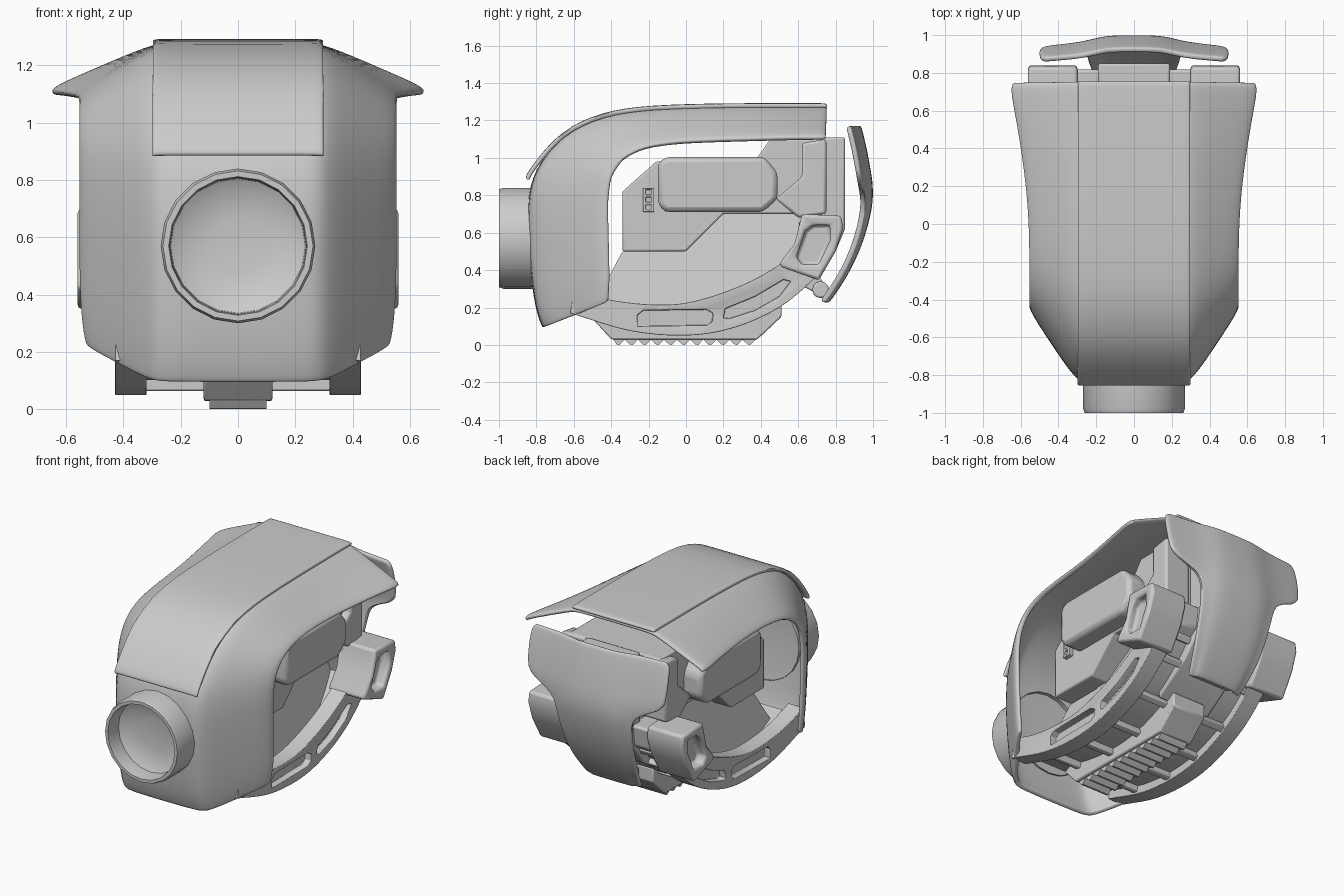
import bpy, bmesh, math
from mathutils import Vector

if "Cube" in bpy.data.objects:
    bpy.data.objects.remove(bpy.data.objects["Cube"])


def add_object(name, verts, faces, angle=40):
    me = bpy.data.meshes.new(name)
    me.from_pydata(verts, [], faces)
    bm = bmesh.new()
    bm.from_mesh(me)
    if angle:  # closed parts get consistent outward normals
        bmesh.ops.recalc_face_normals(bm, faces=bm.faces)
    bm.to_mesh(me)
    bm.free()
    ob = bpy.data.objects.new(name, me)
    bpy.context.collection.objects.link(ob)
    bpy.ops.object.select_all(action='DESELECT')
    ob.select_set(True)
    bpy.context.view_layer.objects.active = ob
    if angle:
        bpy.ops.object.shade_smooth_by_angle(angle=math.radians(angle))
    else:
        bpy.ops.object.shade_smooth()
    return ob


def prism(name, pts, x0, x1, bevel=0.0, mirror=False, cutters=(), taper=0.0):
    """Extrude a (y, z) outline from x0 to x1; taper narrows it with height."""
    n = len(pts)
    zm = min(p[1] for p in pts)
    verts = [(x * (1 - taper * (z - zm)), y, z) for x in (x0, x1) for y, z in pts]
    faces = [list(range(n)), list(range(2 * n - 1, n - 1, -1))]
    faces += [[i, i + n, (i + 1) % n + n, (i + 1) % n] for i in range(n)]
    ob = add_object(name, verts, faces, 35)
    for c in cutters:
        m = ob.modifiers.new("recess", 'BOOLEAN')
        m.object, m.operation, m.solver = c, 'DIFFERENCE', 'EXACT'
        c.hide_render = True
        c.hide_set(True)
    if bevel:
        m = ob.modifiers.new("bevel", 'BEVEL')
        m.width, m.segments, m.limit_method = bevel, 2, 'ANGLE'
        m.angle_limit = math.radians(35)
    if mirror:
        ob.modifiers.new("mirror", 'MIRROR').use_mirror_merge = False
    return ob


def sheet(name, rows, thick, levels=2):
    """Smooth plate from rows of right-half points, mirrored across x."""
    rows = [[(-x, y, z) for x, y, z in r[:0:-1]] + list(r) for r in rows]
    w = len(rows[0])
    faces = [(i * w + j, i * w + j + 1, (i + 1) * w + j + 1, (i + 1) * w + j)
             for i in range(len(rows) - 1) for j in range(w - 1)]
    ob = add_object(name, [v for r in rows for v in r], faces, 0)
    m = ob.modifiers.new("thickness", 'SOLIDIFY')
    m.thickness, m.offset = thick, -1
    m.edge_crease_rim = 0.5
    m = ob.modifiers.new("smooth", 'SUBSURF')
    m.levels = m.render_levels = levels
    return ob


def curve(pts, n=4):
    """Catmull-Rom refinement of an open (y, z) path."""
    p = [Vector(q) for q in pts]
    p = [2 * p[0] - p[1]] + p + [2 * p[-1] - p[-2]]
    out = []
    for a, b, c, d in zip(p, p[1:], p[2:], p[3:]):
        for k in range(n):
            t = k / n
            out.append(tuple(0.5 * (2 * b + (c - a) * t + (2 * a - 5 * b + 4 * c - d) * t * t
                                    + (3 * b - a - 3 * c + d) * t ** 3)))
    return out + [tuple(p[-2])]


# Hood shell: centre line (y, z), side edge (y, z), side half width
stations = [(-.765, .09, -.42, .225, .53), (-.775, .105, -.415, .24, .54),
            (-.815, .22, -.41, .36, .557), (-.85, .55, -.415, .58, .56),
            (-.85, .82, -.42, .76, .56), (-.79, .97, -.405, .9, .56),
            (-.66, 1.13, -.34, 1.0, .56), (-.45, 1.235, -.22, 1.06, .56),
            (-.2, 1.27, -.04, 1.085, .56), (.2, 1.28, .2, 1.095, .575),
            (.5, 1.28, .5, 1.105, .62), (.7, 1.28, .7, 1.11, .66),
            (.755, 1.28, .75, 1.11, .65)]
rows = []
for py, pz, ey, ez, ex in stations:
    row = []
    for x, t in ((0, 0), (.25, .005), (.31, .05), (None, .5), (None, .88), (None, 1.0)):
        xx = x if x is not None else .31 + (ex - .31) * min(1, (t - .05) / .87)
        row.append((xx, py + (ey - py) * t, pz + (ez - pz) * t))
    rows.append(row)
sheet("hood_shell", rows, .03)

# Raised panel over the front and top of the hood
panel = [(-.858, .885), (-.856, .91), (-.8, .99), (-.67, 1.145), (-.455, 1.248), (-.2, 1.283),
         (.2, 1.293), (.72, 1.293), (.757, 1.292)]
sheet("hood_panel", [[(0, y, z), (.15, y, z), (.28, y, z), (.3, y, z - .003)]
                     for y, z in panel], .025)

# Front tube, hollow with a bowl inside
N = 20
prof = [(.27, -.78), (.27, -.975), (.262, -1.0), (.242, -1.0), (.238, -.98), (.235, -.9),
        (.19, -.875), (.1, -.862), (.01, -.86)]
verts = [(r * math.cos(2 * math.pi * k / N), y, .57 + r * math.sin(2 * math.pi * k / N))
         for r, y in prof for k in range(N)]
faces = [(i * N + k, i * N + (k + 1) % N, (i + 1) * N + (k + 1) % N, (i + 1) * N + k)
         for i in range(len(prof) - 1) for k in range(N)]
faces.append([(len(prof) - 1) * N + k for k in range(N)])
add_object("front_tube", verts, faces, 40)

# Inner body, side pods and indicator strips
prism("inner_body", [(-.34, .5), (-.34, .82), (-.16, .98), (.38, 1.0), (.45, 1.1), (.74, 1.1),
                     (.74, .7), (.45, .7), (.2, .7), (0, .5)], -.33, .33, .01)
prism("side_pod", [(-.15, .75), (-.15, .97), (-.11, 1.005), (.42, 1.005), (.49, .92), (.49, .78),
                   (.41, .71), (-.11, .71)], .28, .45, .03, True)
wells = []
for k in range(3):
    z = .735 + .04 * k
    wells.append(prism("indicator_cutter", [(-.215, z - .012), (-.185, z - .012),
                                            (-.185, z + .016), (-.215, z + .016)], .345, .4))
prism("indicator_strip", [(-.23, .71), (-.17, .71), (-.17, .84), (-.23, .84)],
      .32, .36, .004, True, wells)
prism("rear_side_arm", [(.48, .78), (.62, .9), (.62, 1.08), (.75, 1.1), (.75, .7), (.6, .68)],
      .2, .38, .015, True)

# Cradle: side rails with recessed slots
outer = curve([(-.62, .17), (-.3, .075), (0, .05), (.25, .09), (.5, .2), (.7, .37), (.77, .48)])
inner = curve([(.62, .54), (.5, .43), (.3, .32), (.05, .235), (-.15, .215), (-.4, .24), (-.6, .3)])
slots = [prism("slot_cutter", p, .385, .6) for p in (
    [(-.26, .1), (-.26, .16), (-.23, .185), (.11, .19), (.145, .17), (.14, .125), (.11, .105)],
    [(.2, .145), (.21, .195), (.37, .26), (.52, .35), (.56, .34), (.5, .26), (.37, .185), (.23, .14)])]
prism("side_rail", outer + inner, .32, .43, .014, True, slots)

# Cradle floor, cross ribs and core
lift = [(y * .97, z + .05) for y, z in outer]
prism("cradle_floor", lift + [(y * .94, z + .045) for y, z in lift[::-1]], -.34, .34)
for a in range(3, len(outer) - 1, 4):
    (y0, z0), (y1, z1) = outer[a], outer[a + 1]
    d = Vector((y1 - y0, z1 - z0)).normalized() * .022
    u = Vector((-d.y, d.x)) * 4
    c = Vector((y0, z0)) + u * .15
    prism("cross_rib", [tuple(c - d), tuple(c + d), tuple(c + d + u), tuple(c - d + u)],
          -.34, .34, .008)
prism("core", [(-.5, .2), (.1, .13), (.5, .3), (.7, .5), (.74, .8), (.2, .75), (-.1, .5), (-.34, .5)],
      -.3, .3, .01, taper=.8)

# Toothed tread and keel
teeth = [(-.39, .07), (-.39, .03)]
for k in range(11):
    y = -.39 + k * .07
    teeth += [(y + .02, .002), (y + .035, 0), (y + .062, .028)]
prism("tread", teeth + [(.385, .07)], -.1, .1)
prism("keel", [(-.5, .14), (-.4, .03), (.38, .028), (.51, .15), (.51, .24), (.3, .18), (0, .14),
               (-.4, .18)], -.12, .12, .008)

# Rear column, side brackets and hinge
prism("rear_column", [(.45, .2), (.7, .37), (.8, .5), (.85, .62), (.85, 1.11), (.74, 1.11),
                      (.74, .65), (.68, .5), (.45, .3)], -.19, .19, .012)
well = prism("bracket_cutter", [(.64, .61), (.68, .64), (.77, .64), (.77, .56), (.71, .43),
                                (.62, .43), (.59, .47)], .5, .7)
prism("side_bracket", [(.62, .70), (.83, .69), (.84, .62), (.8, .5), (.71, .345), (.5, .42),
                       (.51, .45), (.58, .54)], .3, .56, .02, True, [well])
prism("bracket_link", [(.6, .66), (.82, .66), (.8, .52), (.66, .42)], .15, .34, .015, True)
hinge = [(.72 + .045 * math.cos(a * math.pi / 6), .295 + .045 * math.sin(a * math.pi / 6))
         for a in range(12)]
prism("plate_hinge", hinge, -.14, .14, .01)
prism("hinge_arm", [(.6, .33), (.72, .26), (.74, .33), (.66, .42)], -.1, .1, .01)

# Curved rear plate with side ears: z, y, half width, ear setback
plate = [(1.175, .935, .47, .05), (1.15, .942, .5, .05), (1.05, .967, .505, .05),
         (.91, .992, .5, .05), (.86, .998, .45, .05), (.8, 1.0, .31, .04), (.73, .995, .275, .03),
         (.58, .96, .26, .025), (.4, .885, .24, .02), (.25, .785, .2, .02), (.22, .76, .19, .02)]
sheet("rear_plate", [[(0, y, z), (.15, y, z), (min(.27, w * .8), y - e * .7, z),
                      (w * .96, y - e, z), (w, y - e * 1.1, z)] for z, y, w, e in plate], .03)
